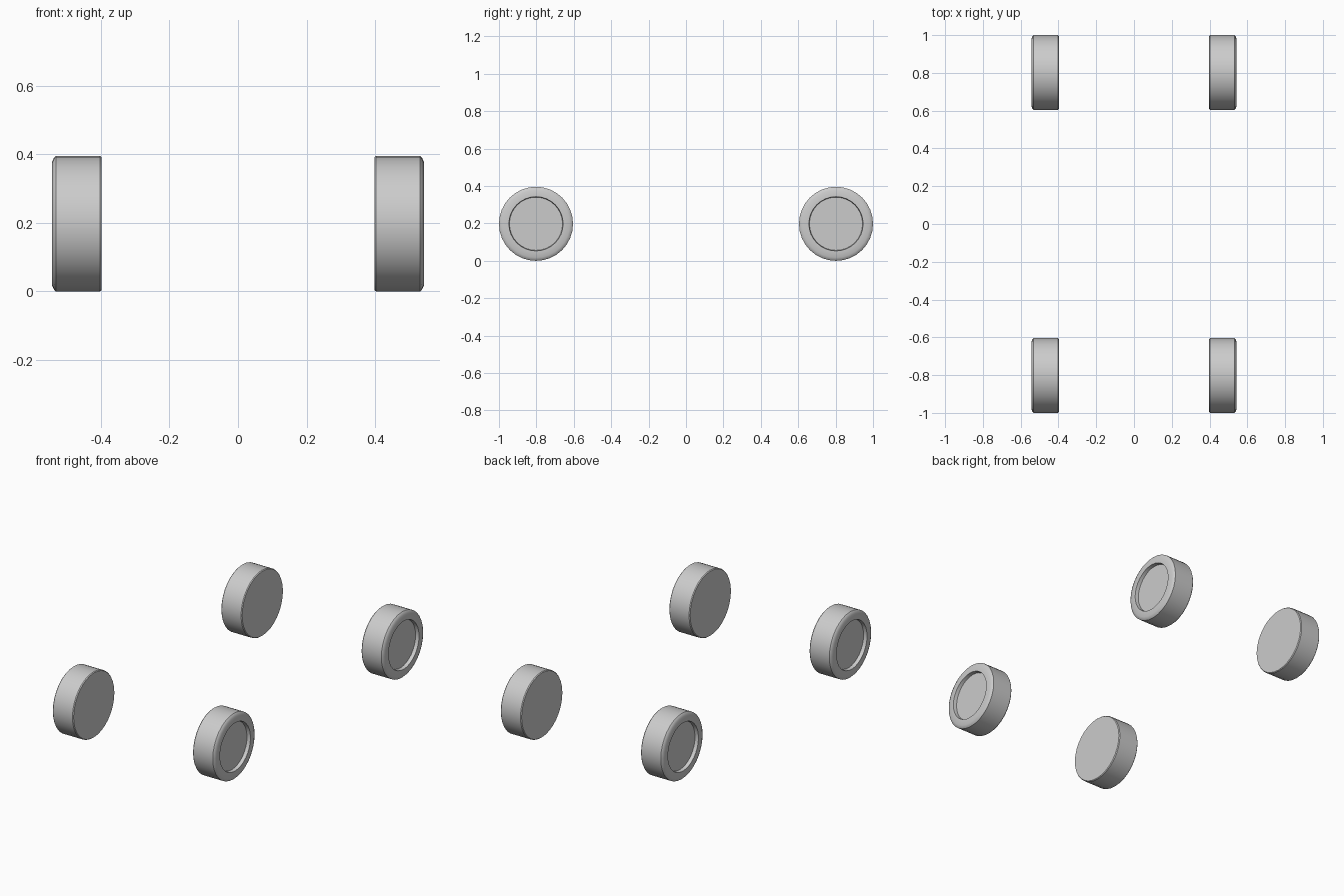
import bpy
import math

if "Cube" in bpy.data.objects:
    bpy.data.objects.remove(bpy.data.objects["Cube"])

SIDES = 32
R = 0.198

# half section of a wheel: (distance from centre plane, radius), inner side to outer side
PROFILE = [
    (0.398, 0.0), (0.398, R - 0.004), (0.403, R),
    (0.532, R), (0.537, R - 0.005), (0.543, R - 0.018),
    (0.543, 0.145), (0.522, 0.142), (0.522, 0.0),
]


def wheel(name, side, y):
    verts, rings, faces = [], [], []
    for x, r in PROFILE:
        n = 1 if r == 0 else SIDES
        ring = []
        for i in range(n):
            a = 2 * math.pi * i / SIDES
            ring.append(len(verts))
            verts.append((side * x, y + r * math.cos(a), R + r * math.sin(a)))
        rings.append(ring)
    # flat discs on the inner side and at the bottom of the hub recess
    faces.append(rings[1][::-1])
    faces.append(rings[-2])
    # tread, shoulder, sidewall and recess wall
    for a, b in zip(rings[1:-2], rings[2:-1]):
        for i in range(SIDES):
            j = (i + 1) % SIDES
            faces.append((a[i], a[j], b[j], b[i]))
    if side < 0:
        faces = [tuple(reversed(f)) for f in faces]
    # drop the two axis points, which only mark the disc centres
    used = [v for ring in rings[1:-1] for v in ring]
    remap = {v: k for k, v in enumerate(used)}
    mesh = bpy.data.meshes.new(name)
    mesh.from_pydata([verts[v] for v in used], [], [[remap[v] for v in f] for f in faces])
    obj = bpy.data.objects.new(name, mesh)
    bpy.context.collection.objects.link(obj)
    bpy.ops.object.select_all(action='DESELECT')
    obj.select_set(True)
    bpy.context.view_layer.objects.active = obj
    bpy.ops.object.shade_smooth_by_angle(angle=math.radians(35))


# four wheels, hub recesses facing outward
for side, s_name in ((-1, "left"), (1, "right")):
    for y, y_name in ((-0.802, "front"), (0.802, "rear")):
        wheel(f"{y_name}_{s_name}_wheel", side, y)
